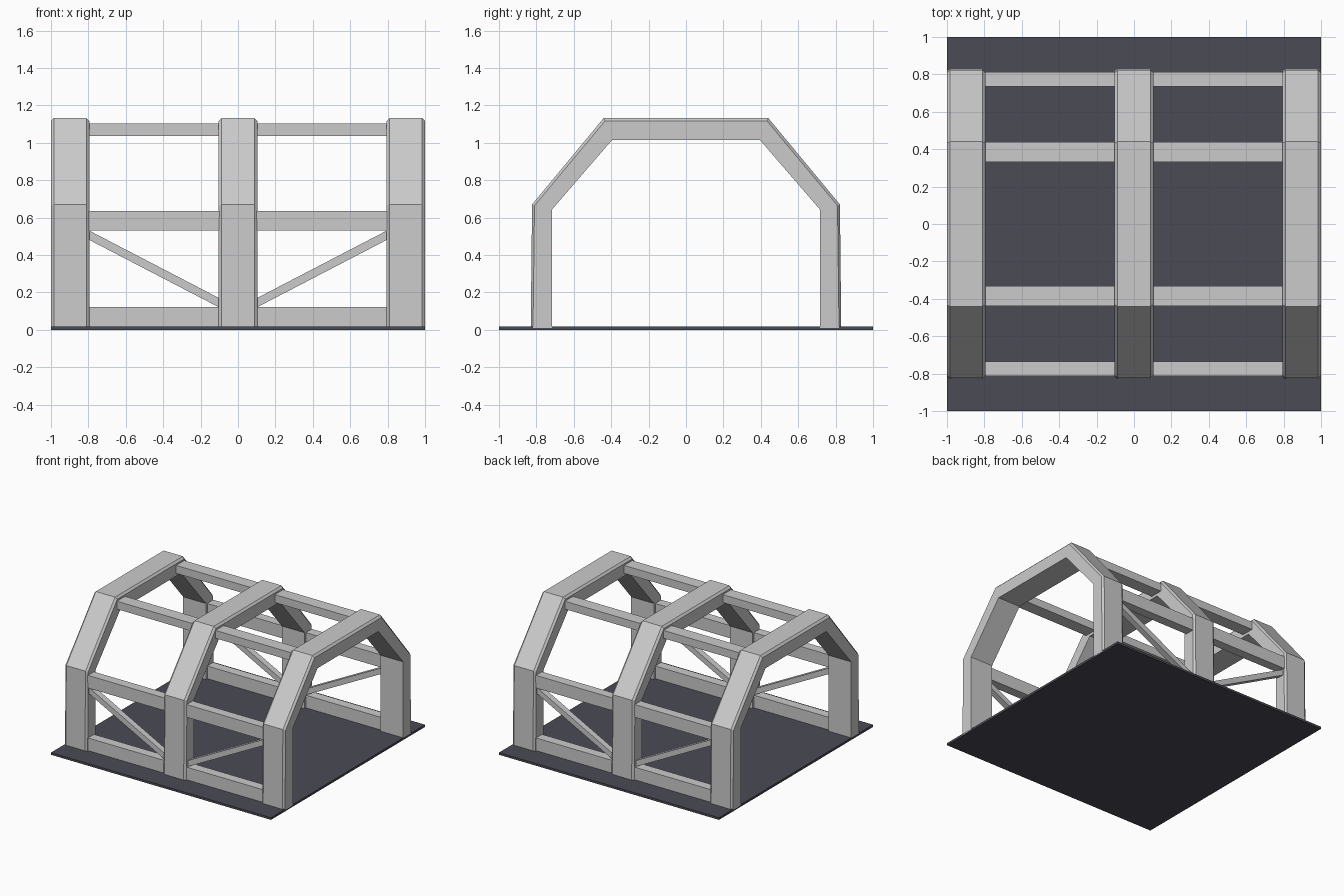
import bpy, bmesh, math
from mathutils import Matrix

if "Cube" in bpy.data.objects:
    bpy.data.objects.remove(bpy.data.objects["Cube"])

HALF_W = 0.103      # half width of an arch
CHAMFER = 0.016
ARCH_X = (-0.897, 0.0, 0.897)


def finish(name, bm):
    bmesh.ops.recalc_face_normals(bm, faces=bm.faces[:])
    mesh = bpy.data.meshes.new(name)
    bm.to_mesh(mesh)
    bm.free()
    obj = bpy.data.objects.new(name, mesh)
    bpy.context.collection.objects.link(obj)
    return obj


def box(name, center, size, tilt=0.0):
    bm = bmesh.new()
    bmesh.ops.create_cube(bm, size=1.0)
    m = (Matrix.Translation(center) @ Matrix.Rotation(tilt, 4, 'Y')
         @ Matrix.Diagonal((*size, 1.0)))
    bmesh.ops.transform(bm, matrix=m, verts=bm.verts[:])
    return finish(name, bm)


def full(half):
    """Mirror a half profile (y, z) to both sides."""
    return half + [(-y, z) for y, z in reversed(half)]


OUTER = full([(0.83, 0.01), (0.823, 0.67), (0.44, 1.132)])
SHOULDER = full([(0.818, 0.01), (0.81, 0.664), (0.433, 1.116)])
INNER = full([(0.717, 0.01), (0.717, 0.642), (0.395, 1.015)])


# Angular arch: chamfered section swept along the profile
def arch(name, x):
    bm = bmesh.new()
    w, n = HALF_W, HALF_W - CHAMFER
    rings = []
    for o, s, i in zip(OUTER, SHOULDER, INNER):
        section = [(-w, i), (w, i), (w, s), (n, o), (-n, o), (-w, s)]
        rings.append([bm.verts.new((x + dx, p[0], p[1])) for dx, p in section])
    for a, b in zip(rings, rings[1:]):
        for k in range(6):
            j = (k + 1) % 6
            bm.faces.new((a[k], a[j], b[j], b[k]))
    bm.faces.new(rings[0])
    bm.faces.new(rings[-1])
    return finish(name, bm)


for label, x in zip(("left", "middle", "right"), ARCH_X):
    arch(label + "_arch", x)

# Beams and braces in each bay, front and back
x0, x1 = HALF_W - 0.003, 0.897 - HALF_W + 0.003
cx, length = (x0 + x1) / 2, x1 - x0
BEAMS = {"bottom_beam": (0.774, 0.078, 0.01, 0.122),
         "middle_beam": (0.774, 0.078, 0.532, 0.636),
         "top_beam": (0.385, 0.106, 1.037, 1.102)}
rise = 0.362
angle = math.atan2(rise, length)
for sx, bay in ((-1, "left"), (1, "right")):
    for sy, side in ((-1, "front"), (1, "back")):
        for name, (y, depth, z0, z1) in BEAMS.items():
            box(f"{side}_{bay}_{name}", (sx * cx, sy * y, (z0 + z1) / 2),
                (length, depth, z1 - z0))
        box(f"{side}_{bay}_diagonal_brace", (sx * cx, sy * 0.774, 0.325),
            (math.hypot(length, rise) + 0.01, 0.05, 0.044), -sx * angle)

# Dark floor plate
floor = box("floor_plate", (0, 0, 0.009), (2, 2, 0.018))
mat = bpy.data.materials.new("dark_floor")
mat.diffuse_color = (0.07, 0.07, 0.09, 1)
mat.use_nodes = True
mat.node_tree.nodes["Principled BSDF"].inputs["Base Color"].default_value = mat.diffuse_color
floor.data.materials.append(mat)
